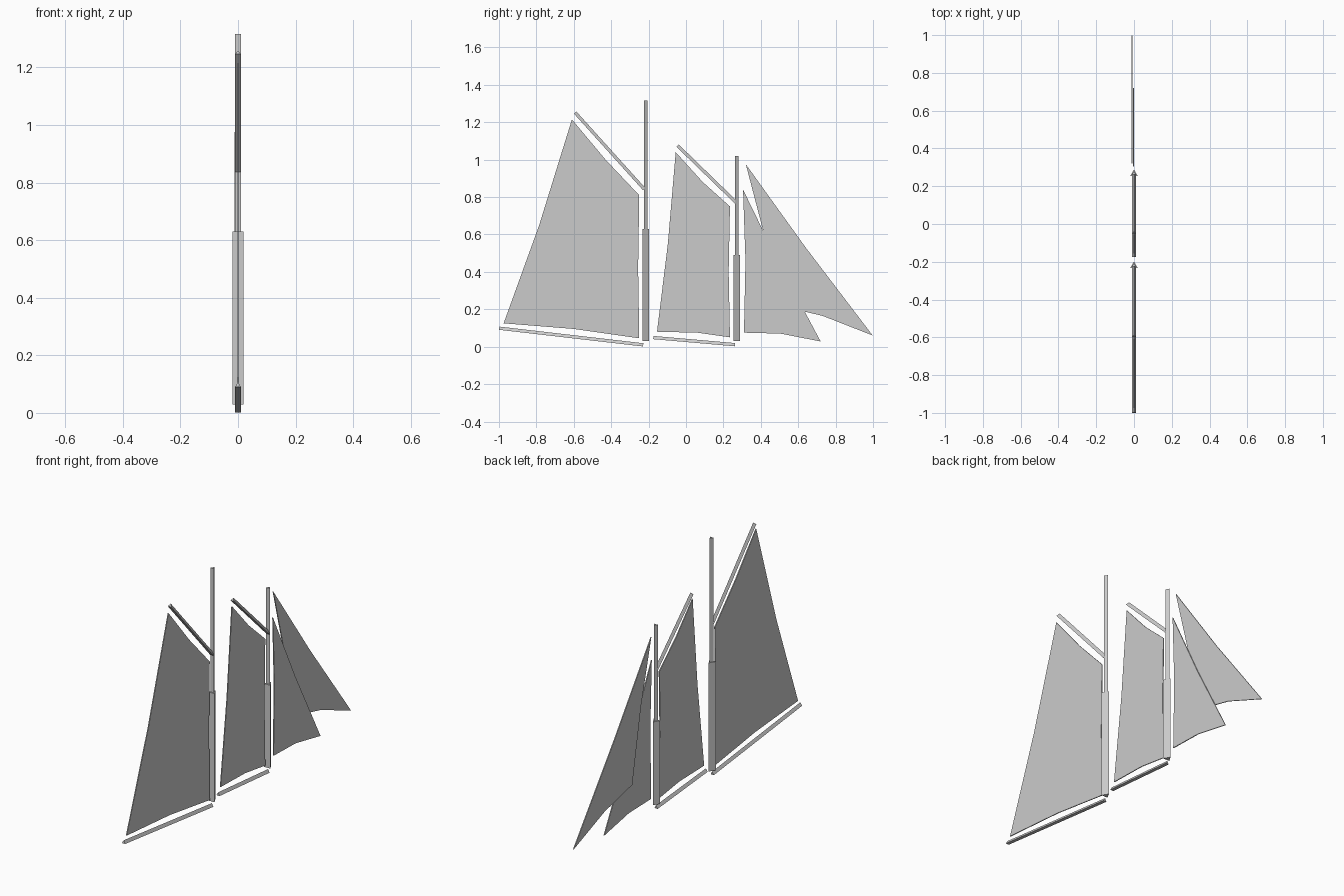
import bpy, bmesh, math
from mathutils import Vector

if "Cube" in bpy.data.objects:
    bpy.data.objects.remove(bpy.data.objects["Cube"])


def finish(name, bm):
    bmesh.ops.recalc_face_normals(bm, faces=bm.faces[:])
    me = bpy.data.meshes.new(name)
    bm.to_mesh(me)
    bm.free()
    ob = bpy.data.objects.new(name, me)
    bpy.context.collection.objects.link(ob)
    return ob


def spar(name, p, q, r):
    """Three-sided pole between two (y, z) points."""
    a, b = Vector((0, *p)), Vector((0, *q))
    d = (b - a).normalized()
    ridge, side = Vector((0, d.z, -d.y)), Vector((1, 0, 0))
    bm = bmesh.new()
    rings = []
    for c in (a, b):
        rings.append([bm.verts.new(c + r * (math.cos(t) * ridge + math.sin(t) * side))
                      for t in (i * math.tau / 3 for i in range(3))])
    for ring in rings:
        bm.faces.new(ring)
    for i in range(3):
        j = (i + 1) % 3
        bm.faces.new((rings[0][i], rings[0][j], rings[1][j], rings[1][i]))
    finish(name, bm)


def sail(name, outline, x=0.0, t=0.005):
    """Thin flat panel from a (y, z) outline."""
    bm = bmesh.new()
    f = bm.faces.new([bm.verts.new((x - t / 2, y, z)) for y, z in outline])
    res = bmesh.ops.extrude_face_region(bm, geom=[f], use_keep_orig=True)
    new = [v for v in res["geom"] if isinstance(v, bmesh.types.BMVert)]
    bmesh.ops.translate(bm, verts=new, vec=(t, 0, 0))
    finish(name, bm)


# masts: thick lower part, thin upper part
for label, y, base, mid, top in (("main", -0.221, 0.03, 0.63, 1.315),
                                 ("fore", 0.266, 0.03, 0.49, 1.02)):
    spar(label + "_lower_mast", (y, base), (y, mid), 0.023)
    spar(label + "_upper_mast", (y + 0.002, mid), (y + 0.002, top), 0.0125)

# booms and gaffs, from the mast outwards
spar("main_boom", (-0.229, 0.007), (-0.999, 0.096), 0.0115)
spar("fore_boom", (0.262, 0.008), (-0.175, 0.046), 0.0115)
spar("main_gaff", (-0.225, 0.84), (-0.595, 1.25), 0.0115)
spar("fore_gaff", (0.265, 0.77), (-0.047, 1.073), 0.0115)

# four-cornered sails
sail("main_sail", [(-0.61, 1.215), (-0.43, 1.0), (-0.25, 0.81), (-0.256, 0.42),
                   (-0.25, 0.045), (-0.6, 0.095), (-0.975, 0.125), (-0.785, 0.65)])
sail("fore_sail", [(-0.055, 1.04), (0.09, 0.88), (0.235, 0.75), (0.228, 0.4),
                   (0.235, 0.05), (0.06, 0.075), (-0.155, 0.08), (-0.097, 0.55)])

# three-cornered sails
sail("inner_jib", [(0.305, 0.84), (0.5, 0.44), (0.72, 0.028),
                   (0.505, 0.07), (0.31, 0.075), (0.318, 0.46)], x=-0.002)
sail("outer_jib", [(0.32, 0.975), (0.64, 0.53), (0.998, 0.06),
                   (0.73, 0.165), (0.487, 0.222), (0.41, 0.63)], x=-0.01)
